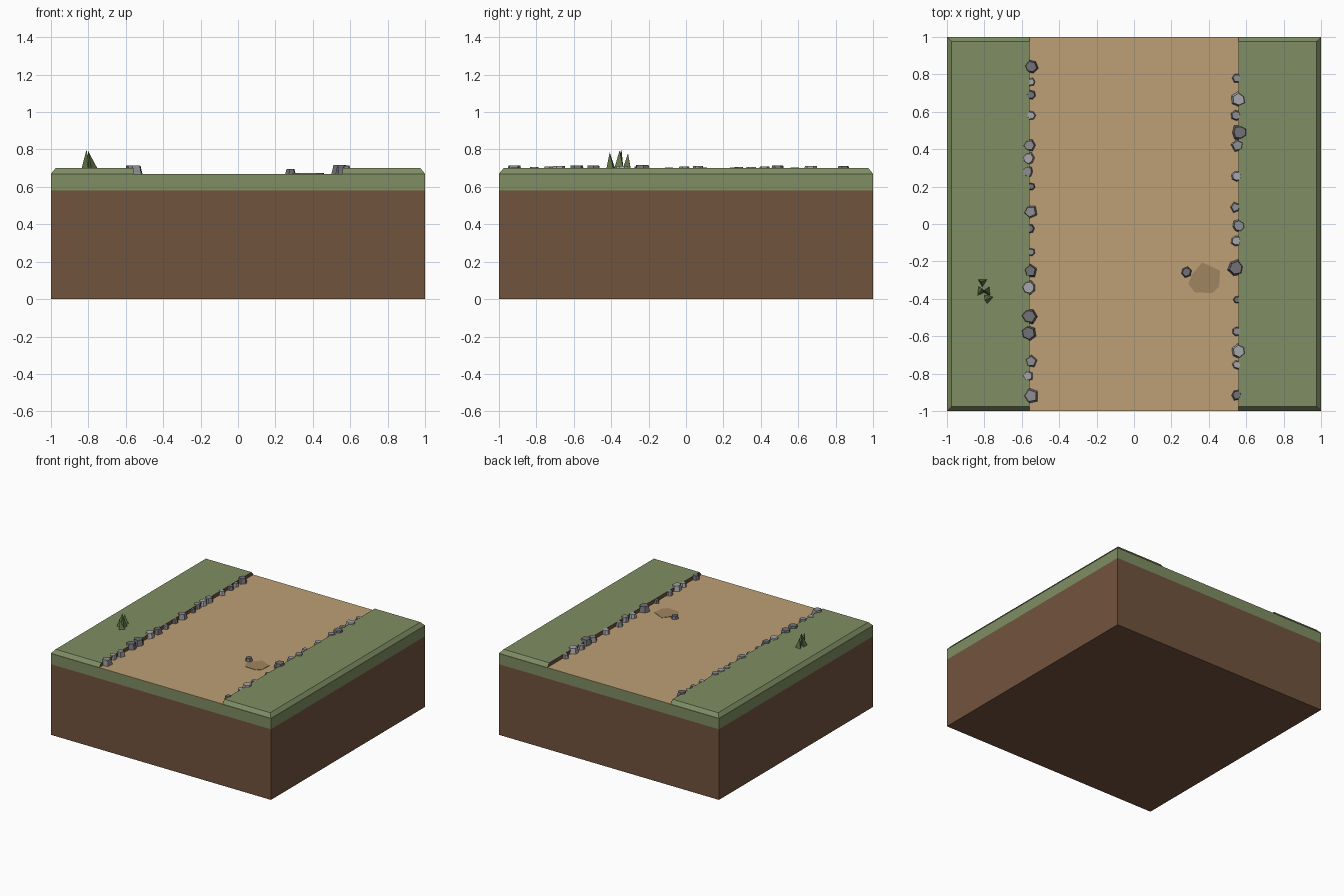
import bpy, bmesh, math, random
from mathutils import Vector

if "Cube" in bpy.data.objects:
    bpy.data.objects.remove(bpy.data.objects["Cube"])

random.seed(4)


def material(name, rgb):
    m = bpy.data.materials.new(name)
    m.diffuse_color = (*[(c / 255) ** 2.2 for c in rgb], 1)
    m.use_nodes = True
    m.node_tree.nodes["Principled BSDF"].inputs["Base Color"].default_value = m.diffuse_color
    return m


SOIL = material("soil", (113, 84, 64))
GRASS = material("grass", (126, 140, 99))
SAND = material("sand", (188, 158, 118))
PATCH = material("dark_sand", (158, 132, 97))
BLADE = material("blade", (100, 118, 74))
GREYS = [material("stone_%d" % i, (g, g, g + 6)) for i, g in enumerate((112, 140, 165))]


def finish(name, bm, mats):
    bmesh.ops.recalc_face_normals(bm, faces=bm.faces)
    me = bpy.data.meshes.new(name)
    bm.to_mesh(me)
    bm.free()
    for m in mats:
        me.materials.append(m)
    ob = bpy.data.objects.new(name, me)
    bpy.context.collection.objects.link(ob)
    return ob


def loft(bm, lower, upper, mat=0):
    """Closed solid between two rings of points."""
    a = [bm.verts.new(p) for p in lower]
    b = [bm.verts.new(p) for p in upper]
    n = len(a)
    faces = [bm.faces.new(a[::-1]), bm.faces.new(b)]
    faces += [bm.faces.new((a[i], a[(i + 1) % n], b[(i + 1) % n], b[i])) for i in range(n)]
    for f in faces:
        f.material_index = mat
    return faces


def rect(x0, x1, y0, y1, z):
    return [(x0, y0, z), (x1, y0, z), (x1, y1, z), (x0, y1, z)]


def slab(name, z0, z1, w, mat):
    bm = bmesh.new()
    loft(bm, rect(-w, w, -1, 1, z0), rect(-w, w, -1, 1, z1))
    return finish(name, bm, [mat])


# Soil block, turf layer and sunken path
slab("soil_block", 0, 0.58, 1, SOIL)
slab("turf_layer", 0.58, 0.668, 1, GRASS)
slab("path_surface", 0.668, 0.67, 0.56, SAND)

# Raised banks, chamfered on the outer edges, bare soil facing the path
for side, s in (("left", -1), ("right", 1)):
    bm = bmesh.new()
    faces = loft(bm, rect(s * 0.56, s, -1, 1, 0.67),
                 rect(s * 0.56, s * 0.975, -0.975, 0.975, 0.7))
    faces[5].material_index = 1
    finish(side + "_bank", bm, [GRASS, SOIL])


def stone(bm, x, y, r, z0, z1):
    """Tapered irregular prism with 5 to 7 sides."""
    n = random.choice((5, 6, 6, 7))
    turn = random.uniform(0, math.tau)
    radii = [r * random.uniform(0.9, 1.08) for _ in range(n)]

    def ring(z, k):
        return [(x + k * q * math.cos(turn + math.tau * i / n),
                 y + k * q * math.sin(turn + math.tau * i / n), z)
                for i, q in enumerate(radii)]
    loft(bm, ring(z0, 1), ring(z1, 0.75), random.randrange(3))


# Border stones: x distance from the centre, y, radius
LEFT = [(.55, .84, .04), (.55, .76, .023), (.55, .69, .027), (.55, .58, .027),
        (.56, .42, .036), (.565, .35, .035), (.57, .28, .032), (.55, .20, .022),
        (.555, .065, .04), (.555, -.025, .025), (.55, -.15, .023), (.555, -.25, .038),
        (.562, -.34, .04), (.561, -.492, .045), (.565, -.583, .045), (.55, -.735, .036),
        (.566, -.812, .032), (.553, -.92, .044)]
RIGHT = [(.55, .78, .026), (.56, .665, .042), (.545, .58, .03), (.565, .49, .044),
         (.555, .42, .036), (.55, .255, .03), (.542, .09, .03), (.56, -.01, .036),
         (.547, -.09, .03), (.545, -.235, .046), (.552, -.405, .022), (.55, -.575, .026),
         (.56, -.68, .042), (.55, -.752, .026), (.55, -.915, .03)]
for side, s, stones in (("left", -1, LEFT), ("right", 1, RIGHT)):
    bm = bmesh.new()
    for x, y, r in stones:
        stone(bm, s * x, y, r, 0.668, 0.68 + 0.78 * r)
    finish(side + "_border_stones", bm, GREYS)

# Loose pebble on the path
bm = bmesh.new()
stone(bm, 0.28, -0.257, 0.03, 0.668, 0.696)
finish("pebble", bm, GREYS[:1] * 3)

# Worn patch lying on the path
bm = bmesh.new()
outline = [(.29, -.32), (.325, -.365), (.42, -.37), (.455, -.335), (.46, -.25),
           (.365, -.205), (.31, -.27)]
loft(bm, [(x, y, 0.67) for x, y in outline], [(x, y, 0.673) for x, y in outline])
finish("worn_patch", bm, [PATCH])

# Grass tuft: three-sided spikes leaning slightly
bm = bmesh.new()
for x, y, h, lx, ly, turn in ((-.81, -.31, .08, -.005, .0, .5), (-.82, -.36, .1, .01, .015, 2.0),
                              (-.785, -.36, .095, -.015, .005, 1.1),
                              (-.778, -.398, .085, -.02, -.01, .3)):
    base = [bm.verts.new((x + .028 * math.cos(turn + a), y + .028 * math.sin(turn + a), .698))
            for a in (0, math.tau / 3, 2 * math.tau / 3)]
    tip = bm.verts.new((x + lx, y + ly, .7 + h))
    bm.faces.new(base[::-1])
    for i in range(3):
        bm.faces.new((base[i], base[(i + 1) % 3], tip))
finish("grass_tuft", bm, [BLADE])
